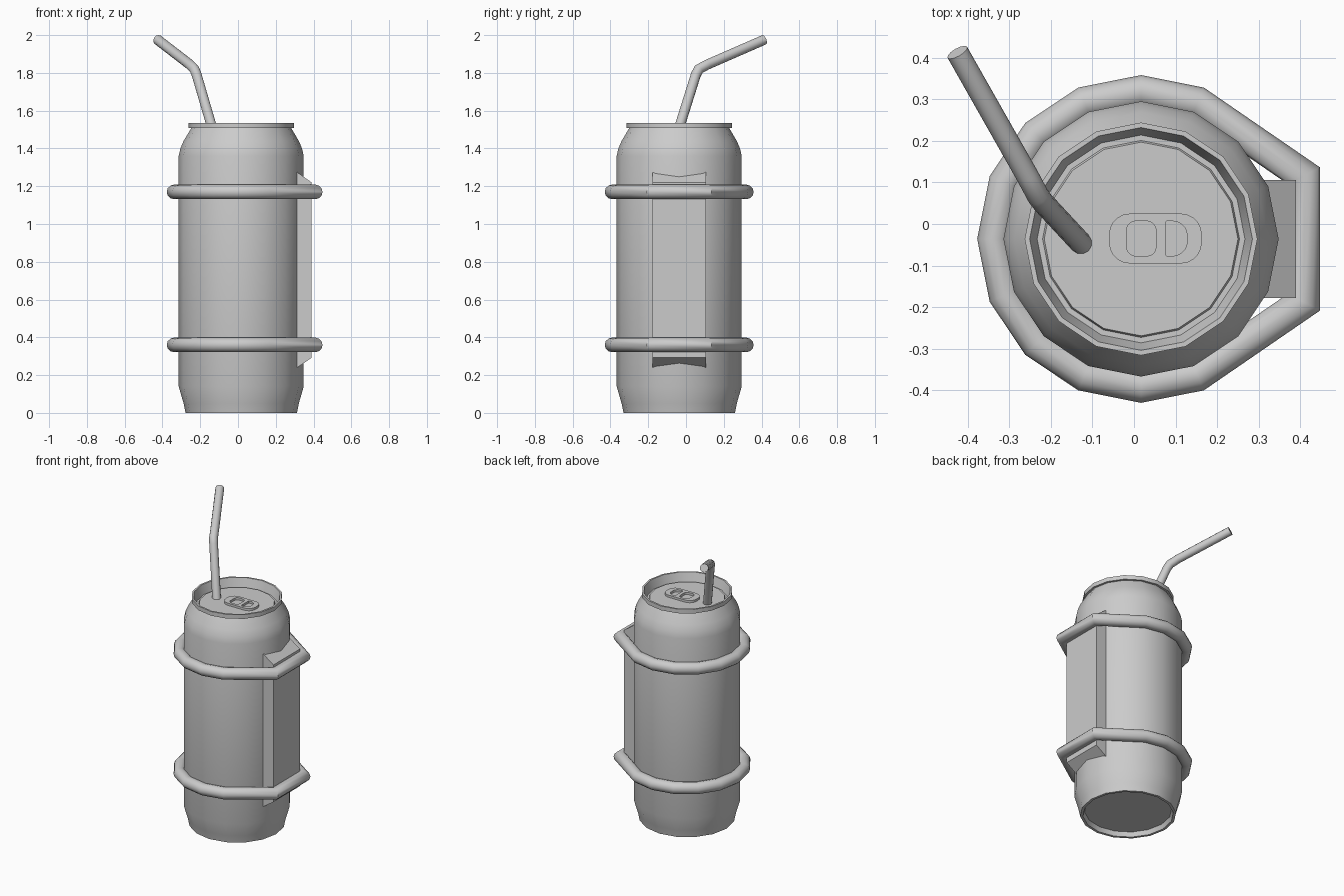
import bpy, bmesh
from math import sin, cos, pi, radians
from mathutils import Vector

if "Cube" in bpy.data.objects:
    bpy.data.objects.remove(bpy.data.objects["Cube"])

CX, CY = 0.017, -0.036   # axis of the can
SIDES = 16


def finish(name, bm, angle=35):
    bmesh.ops.recalc_face_normals(bm, faces=bm.faces[:])
    me = bpy.data.meshes.new(name)
    bm.to_mesh(me)
    bm.free()
    ob = bpy.data.objects.new(name, me)
    bpy.context.collection.objects.link(ob)
    bpy.ops.object.select_all(action='DESELECT')
    ob.select_set(True)
    bpy.context.view_layer.objects.active = ob
    bpy.ops.object.shade_smooth_by_angle(angle=radians(angle))
    return ob


def skin(bm, rings, closed=False):
    pairs = list(zip(rings, rings[1:])) + ([(rings[-1], rings[0])] if closed else [])
    for a, b in pairs:
        n = len(a)
        for i in range(n):
            j = (i + 1) % n
            bm.faces.new((a[i], a[j], b[j], b[i]))
    if not closed:
        bm.faces.new(rings[0])
        bm.faces.new(rings[-1])


def lathe(name, profile):
    bm = bmesh.new()
    rings = [[bm.verts.new((CX + r * cos(2 * pi * i / SIDES), CY + r * sin(2 * pi * i / SIDES), z))
              for i in range(SIDES)] for r, z in profile]
    skin(bm, rings)
    return finish(name, bm)


def tube(name, path, radius, closed=False, sides=12):
    """Mitred tube: each cross-section slides along its segment to the joint plane."""
    pts = [Vector(p) for p in path]
    n = len(pts)
    bm = bmesh.new()
    rings = []
    for i, p in enumerate(pts):
        d_out = (pts[(i + 1) % n] - p).normalized()
        d_in = (p - pts[i - 1]).normalized()
        if not closed and i == 0:
            d_in = d_out
        if not closed and i == n - 1:
            d_out = d_in
        normal = (d_in + d_out).normalized()
        up = Vector((0, 0, 1))
        u = (up - d_in * up.dot(d_in)).normalized()
        v = d_in.cross(u)
        ring = []
        for k in range(sides):
            a = 2 * pi * k / sides
            off = (u * cos(a) + v * sin(a)) * radius
            off -= d_in * (off.dot(normal) / d_in.dot(normal))
            ring.append(bm.verts.new(p + off))
        rings.append(ring)
    skin(bm, rings, closed)
    return finish(name, bm, 40)


# can body with rolled rim, sunken lid and hollow base
lathe("can_body", [
    (0.268, 0.03), (0.278, 0.0), (0.295, 0.0), (0.305, 0.05), (0.331, 0.14),
    (0.331, 1.36), (0.322, 1.40), (0.305, 1.44), (0.265, 1.507),
    (0.28, 1.507), (0.28, 1.535), (0.268, 1.535), (0.25, 1.475),
    (0.237, 1.475), (0.233, 1.485)])

# two bands, round the can and pulled out to a flat handle side
for name, z in (("lower_band", 0.36), ("upper_band", 1.17)):
    arc = [(CX + 0.355 * cos(radians(a)), CY + 0.355 * sin(radians(a)), z)
           for a in [67.5 + 22.5 * k for k in range(11)]]
    tube(name, arc + [(0.409, CY - 0.152, z), (0.409, CY + 0.152, z)], 0.0385, closed=True)

# side grip block with sloped ends
bm = bmesh.new()
section = [(0.27, 0.21), (0.39, 0.292), (0.39, 1.22), (0.27, 1.305)]
skin(bm, [[bm.verts.new((x, CY + y, z)) for x, z in section] for y in (-0.142, 0.142)])
finish("grip_block", bm, 20)

# bent drinking straw
tube("straw", [(-0.124, -0.05, 1.465), (-0.219, 0.052, 1.79), (-0.231, 0.068, 1.82),
               (-0.256, 0.115, 1.845), (-0.425, 0.413, 1.975)], 0.027)


# pull tab: rounded plate with two finger holes
def rounded(x0, x1, y0, y1, r_left, r_right):
    out = []
    for sx, sy, r, start in ((x1, y1, r_right, 0), (x0, y1, r_left, 90),
                             (x0, y0, r_left, 180), (x1, y0, r_right, 270)):
        cx = sx - r if sx == x1 else sx + r
        cy = sy - r if sy == y1 else sy + r
        out += [(cx + r * cos(radians(start + 18 * k)), cy + r * sin(radians(start + 18 * k)))
                for k in range(6)]
    return out


cu = bpy.data.curves.new("pull_tab", 'CURVE')
cu.dimensions = '2D'
cu.fill_mode = 'BOTH'
cu.extrude = 0.008
for loop in (rounded(-0.06, 0.163, -0.095, 0.025, 0.05, 0.05),
             rounded(-0.018, 0.053, -0.077, 0.007, 0.022, 0.022),
             rounded(0.076, 0.128, -0.077, 0.007, 0.004, 0.035)):
    sp = cu.splines.new('POLY')
    sp.points.add(len(loop) - 1)
    for pt, (x, y) in zip(sp.points, loop):
        pt.co = (x, y, 0, 1)
    sp.use_cyclic_u = True
tab = bpy.data.objects.new("pull_tab", cu)
tab.location.z = 1.492
bpy.context.collection.objects.link(tab)
bpy.ops.object.select_all(action='DESELECT')
tab.select_set(True)
bpy.context.view_layer.objects.active = tab
bpy.ops.object.convert(target='MESH')
bpy.ops.object.shade_flat()
